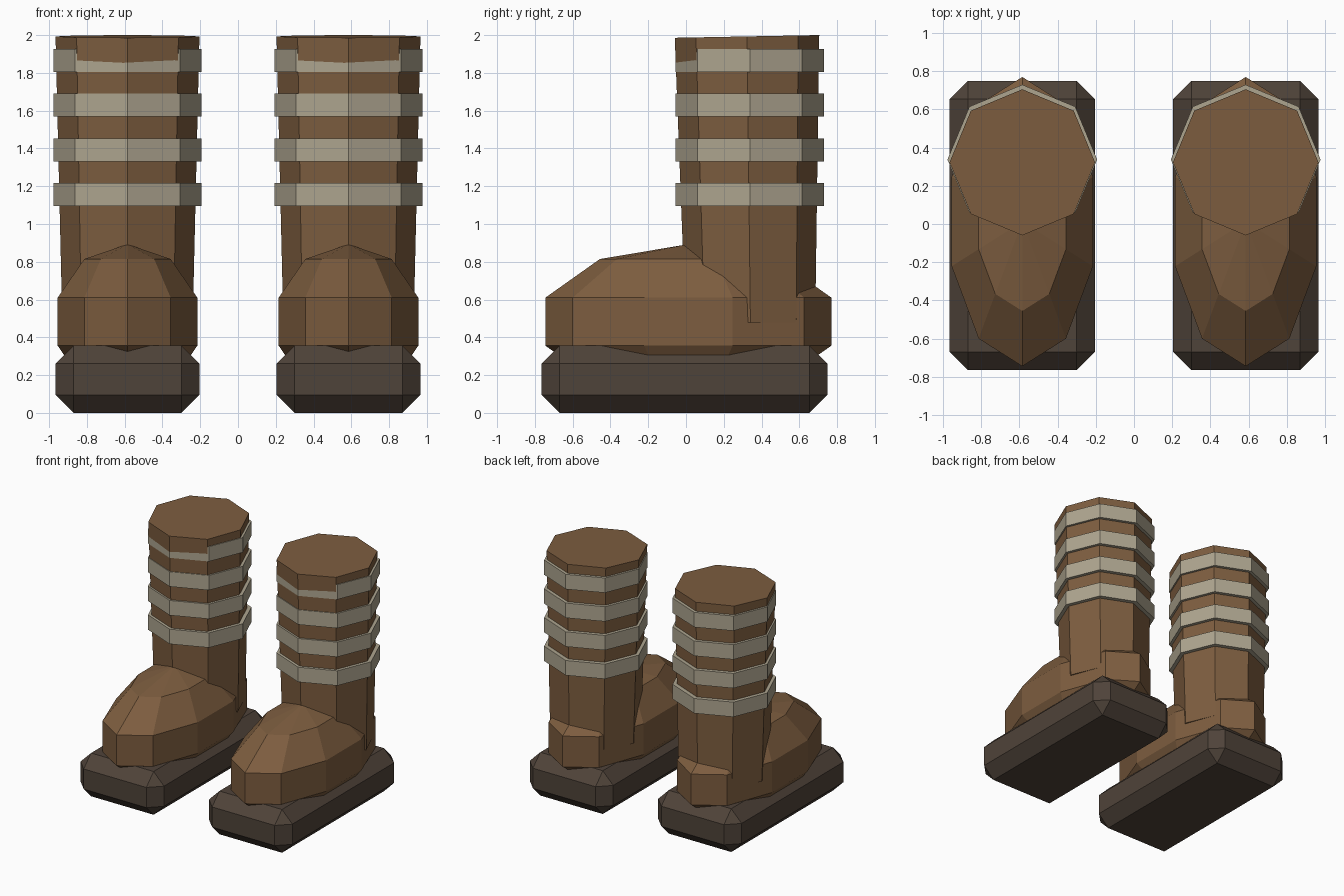
import bpy, bmesh, math

if "Cube" in bpy.data.objects:
    bpy.data.objects.remove(bpy.data.objects["Cube"])


def make_material(name, rgb):
    m = bpy.data.materials.new(name)
    m.diffuse_color = (*rgb, 1.0)
    m.use_nodes = True
    m.node_tree.nodes["Principled BSDF"].inputs["Base Color"].default_value = m.diffuse_color
    return m


LEATHER = make_material("brown leather", (0.205, 0.110, 0.050))
STRAP = make_material("pale strap", (0.42, 0.375, 0.275))
RUBBER = make_material("dark sole", (0.078, 0.056, 0.041))


def add_object(name, bm, material):
    bmesh.ops.recalc_face_normals(bm, faces=bm.faces)
    mesh = bpy.data.meshes.new(name)
    bm.to_mesh(mesh)
    bm.free()
    mesh.materials.append(material)
    ob = bpy.data.objects.new(name, mesh)
    bpy.context.collection.objects.link(ob)
    return ob


def loft(name, cx, sides, rings, material):
    """Stack of rings (centre y, z, radius x, radius y, tilt), a corner facing -y."""
    bm = bmesh.new()
    loops = []
    for cy, z, rx, ry, tilt in rings:
        if rx == 0:
            loops.append([bm.verts.new((cx, cy, z))])
            continue
        loop = []
        for i in range(sides):
            a = 2 * math.pi * i / sides
            dy = -ry * math.cos(a)
            loop.append(bm.verts.new((cx + rx * math.sin(a), cy + dy, z + tilt * dy)))
        loops.append(loop)
    for low, high in zip(loops, loops[1:]):
        for i in range(sides):
            j = (i + 1) % sides
            if len(low) == 1:
                bm.faces.new((low[0], high[j], high[i]))
            elif len(high) == 1:
                bm.faces.new((low[i], low[j], high[0]))
            else:
                bm.faces.new((low[i], low[j], high[j], high[i]))
    for loop in (loops[0], loops[-1]):
        if len(loop) > 1:
            bm.faces.new(loop)
    return add_object(name, bm, material)


for side, cx in (("left", -0.585), ("right", 0.585)):
    # chamfered block sole
    bm = bmesh.new()
    bmesh.ops.create_cube(bm, size=1.0)
    for v in bm.verts:
        v.co = (cx + v.co.x * 0.76, -0.008 + v.co.y * 1.514, 0.178 + v.co.z * 0.356)
    bmesh.ops.bevel(bm, geom=list(bm.edges), offset=0.095, segments=1,
                    profile=0.5, affect='EDGES')
    add_object(side + "_sole", bm, RUBBER)

    # rounded foot: coarse stretched ball
    rings = []
    for k in range(6):
        t = math.pi * k / 5
        s = math.sin(t) if 0 < k < 5 else 0
        rings.append((0.0125, 0.483 - 0.41 * math.cos(t), 0.409 * s, 0.7965 * s, 0))
    loft(side + "_foot", cx, 10, rings, LEATHER)

    # shaft: flares and leans slightly forward, with tilted top
    loft(side + "_shaft", cx, 8,
         [(0.341, 0.478, 0.345, 0.343, 0), (0.323, 1.993, 0.381, 0.3825, 0.019)], LEATHER)

    # four straps around the shaft
    for n in range(4):
        z = 1.095 + n * 0.2365
        loft(f"{side}_strap_{n + 1}", cx, 8,
             [(0.3375, z, 0.392, 0.392, 0), (0.3375, z + 0.122, 0.392, 0.392, 0)], STRAP)
